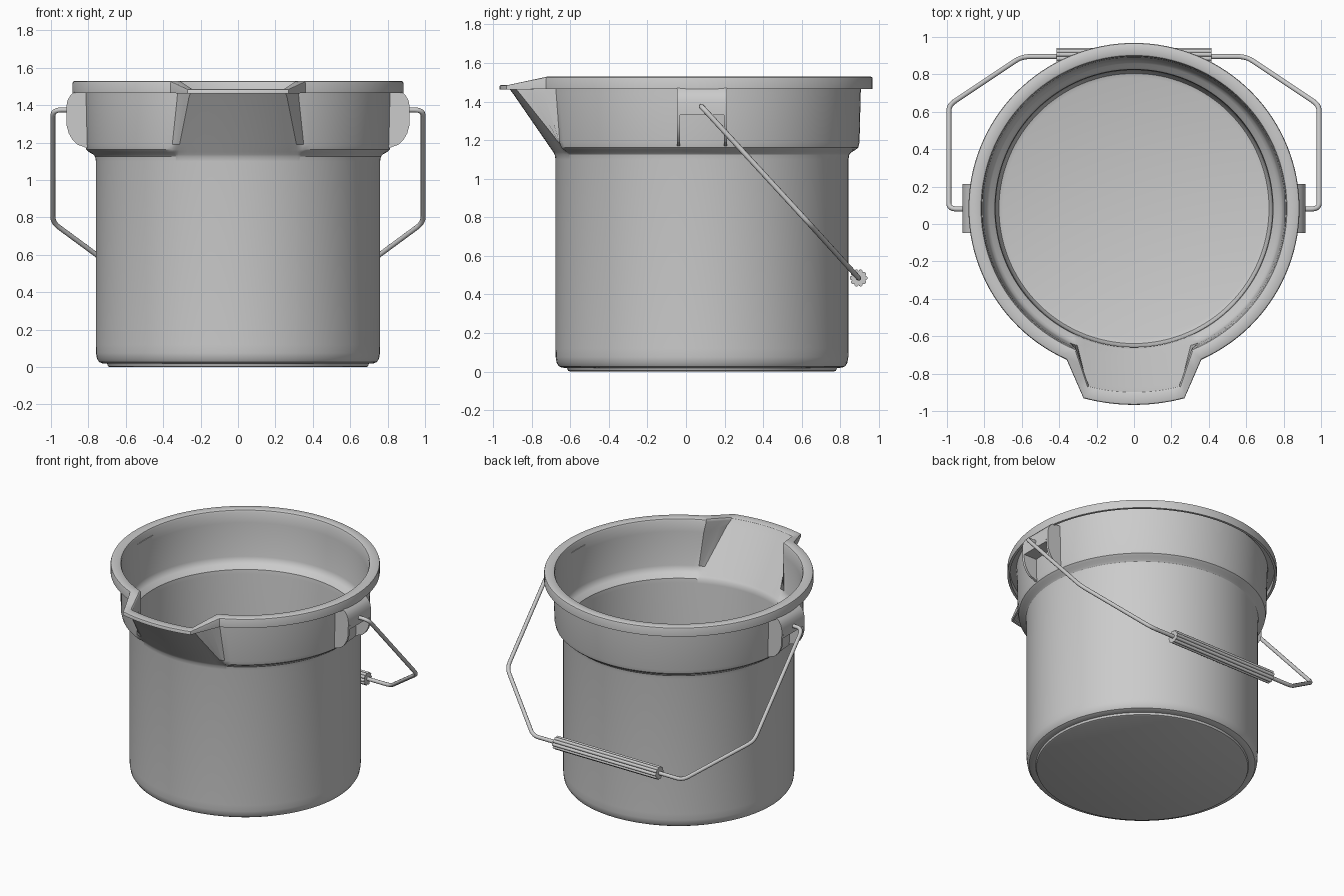
import bpy, bmesh
from math import sin, cos, radians, pi
from mathutils import Vector

if "Cube" in bpy.data.objects:
    bpy.data.objects.remove(bpy.data.objects["Cube"])

CY = 0.083  # bucket axis in y


def lerp(a, b, t):
    return a + (b - a) * t


def make_object(name, verts, faces, angle=32):
    bm = bmesh.new()
    vs = [bm.verts.new(v) for v in verts]
    for f in faces:
        bm.faces.new([vs[i] for i in f])
    bmesh.ops.recalc_face_normals(bm, faces=bm.faces)
    me = bpy.data.meshes.new(name)
    bm.to_mesh(me)
    bm.free()
    ob = bpy.data.objects.new(name, me)
    bpy.context.collection.objects.link(ob)
    smooth(ob, angle)
    return ob


def smooth(ob, angle=32):
    bpy.ops.object.select_all(action='DESELECT')
    ob.select_set(True)
    bpy.context.view_layer.objects.active = ob
    bpy.ops.object.shade_smooth_by_angle(angle=radians(angle))


def loft(name, rings, closed_ring=False, angle=32):
    # skin equal-sized rings and cap both ends
    n = len(rings[0])
    verts = [p for r in rings for p in r]
    faces = [(k * n + i, k * n + (i + 1) % n, (k + 1) * n + (i + 1) % n, (k + 1) * n + i)
             for k in range(len(rings) - 1) for i in range(n)]
    faces += [tuple(range(n)), tuple(range((len(rings) - 1) * n, len(rings) * n))]
    return make_object(name, verts, faces, angle)


# bucket shell: each ring is a circle with a pouring spout pulled out at the front
def ring(r, z, rs=None, zs=None, a1=24.5, a2=26):
    rs = r if rs is None else rs
    zs = z if zs is None else zs

    def pt(rad, deg, h):
        a = radians(deg)
        return Vector((rad * sin(a), CY - rad * cos(a), h))
    front = [pt(rs, lerp(-a1, a1, i / 14), zs) for i in range(15)]
    side = [pt(rs, a1, zs).lerp(pt(r, a2, z), t) for t in (1 / 3, 2 / 3)]
    back = [pt(r, lerp(a2, 360 - a2, i / 110), z) for i in range(111)]
    other = [Vector((-p.x, p.y, p.z)) for p in reversed(side)]
    return front + side + back + other


def spout_wall(r, z, r0, r1):
    # wall ring whose spout part leans out from the shoulder to the lip
    t = (z - 1.13) / 0.34
    return ring(r, z, lerp(r0, r1, t), z, lerp(24.5, 14.7, t), lerp(26, 23, t))


rings = [ring(r, z) for r, z in [
    (0.685, 0), (0.695, 0.004), (0.70, 0.018), (0.725, 0.02), (0.742, 0.027),
    (0.754, 0.045), (0.759, 0.075), (0.76, 0.12), (0.76, 1.10), (0.764, 1.125)]]
rings += [spout_wall(r, z, 0.766, 1.0) for r, z in [
    (0.775, 1.137), (0.797, 1.15), (0.811, 1.163), (0.817, 1.19), (0.823, 1.44)]]
rings += [ring(*p) for p in [
    (0.826, 1.505, 1.003, 1.472, 14.6, 23),
    (0.868, 1.505, 1.035, 1.472, 14.8, 23.8),
    (0.868, 1.465, 1.035, 1.462, 14.8, 23.8),
    (0.885, 1.465, 1.05, 1.462, 14.9, 24),
    (0.885, 1.518, 1.05, 1.478, 14.9, 24),
    (0.882, 1.526, 1.047, 1.484, 14.9, 24),
    (0.875, 1.53, 1.04, 1.486, 14.9, 24),
    (0.826, 1.53, 0.99, 1.486, 14.4, 22.2),
    (0.818, 1.526, 0.982, 1.482, 14.4, 22.2),
    (0.813, 1.515, 0.976, 1.472, 14.4, 22.2)]]
rings += [spout_wall(r, z, 0.745, 0.975) for r, z in [
    (0.808, 1.44), (0.797, 1.20), (0.79, 1.175), (0.775, 1.158), (0.756, 1.143)]]
rings += [ring(r, z) for r, z in [
    (0.744, 1.13), (0.74, 1.10), (0.738, 0.11), (0.734, 0.065), (0.722, 0.042), (0.70, 0.035)]]
loft("bucket", rings)

# handle brackets: two curved flanges with a bridging block on each side
flange = [(0.805, 1.475), (0.87, 1.475), (0.895, 1.455), (0.912, 1.425), (0.918, 1.39),
          (0.916, 1.29), (0.905, 1.25), (0.885, 1.215), (0.86, 1.19), (0.805, 1.17)]
bridge = flange[:5] + [(0.917, 1.33), (0.805, 1.33)]


def prism(name, profile, side, y0, y1):
    loft(name, [[(side * x, y, z) for x, z in profile] for y in (y0, y1)], angle=25)


for side, label in ((-1, "left"), (1, "right")):
    prism(label + "_bracket_front_flange", flange, side, -0.047, -0.03)
    prism(label + "_bracket_back_flange", flange, side, 0.196, 0.213)
    prism(label + "_bracket_bridge", bridge, side, -0.03, 0.196)

# wire bail, hanging down at the back, with rounded bends
half = [Vector(p) for p in [(0.87, 0.08, 1.375), (0.99, 0.08, 1.375),
                            (0.99, 0.635, 0.772), (0.60, 0.895, 0.485)]]
path = half + [Vector((-p.x, p.y, p.z)) for p in reversed(half)]
pts = [path[0]]
for a, b, c in zip(path, path[1:], path[2:]):
    p, q = b + (a - b).normalized() * 0.045, b + (c - b).normalized() * 0.045
    pts += [p.lerp(b, t).lerp(b.lerp(q, t), t) for t in (i / 6 for i in range(7))]
pts.append(path[-1])
cu = bpy.data.curves.new("wire_handle", 'CURVE')
cu.dimensions = '3D'
cu.bevel_depth = 0.0135
cu.bevel_resolution = 3
cu.use_fill_caps = True
sp = cu.splines.new('POLY')
sp.points.add(len(pts) - 1)
for s, p in zip(sp.points, pts):
    s.co = (*p, 1)
wire = bpy.data.objects.new("wire_handle", cu)
bpy.context.collection.objects.link(wire)
bpy.ops.object.select_all(action='DESELECT')
wire.select_set(True)
bpy.context.view_layer.objects.active = wire
bpy.ops.object.convert(target='MESH')
smooth(bpy.context.object, 40)

# fluted grip on the wire
section = []
for i in range(80):
    a = 2 * pi * i / 80
    r = 0.036 + 0.010 * abs(cos(5 * a)) ** 0.7
    section.append((0.895 + r * cos(a), 0.485 + r * sin(a)))
loft("grip", [[(x, y, z) for y, z in section] for x in (-0.415, 0.415)], angle=40)
